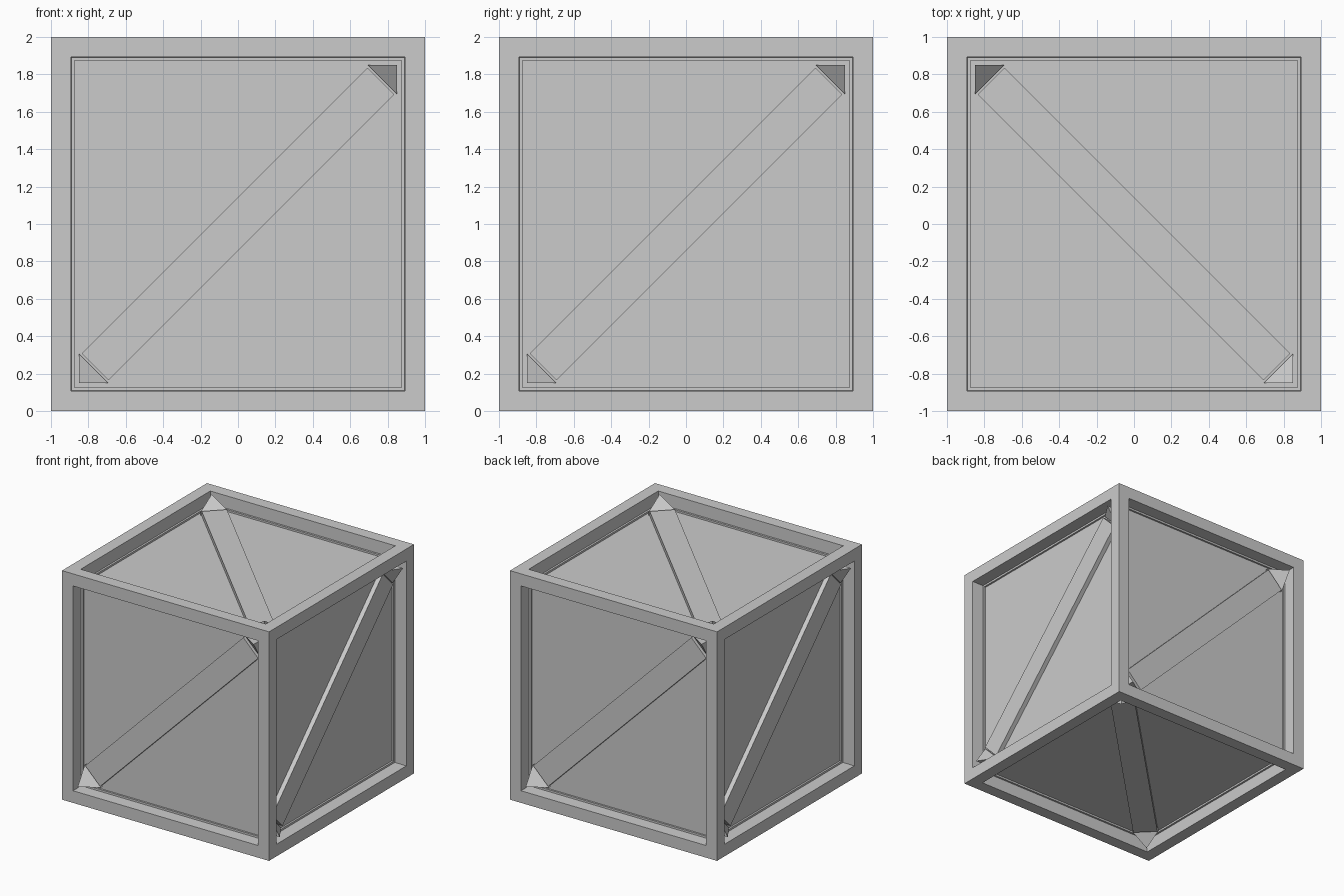
import bpy, bmesh
from mathutils import Vector, Matrix

if "Cube" in bpy.data.objects:
    bpy.data.objects.remove(bpy.data.objects["Cube"])

PANEL, BRACE, EDGE = 0.125, 0.085, 0.85   # recess depths, half opening


def make(name, bm):
    bmesh.ops.recalc_face_normals(bm, faces=bm.faces)
    me = bpy.data.meshes.new(name)
    bm.to_mesh(me)
    bm.free()
    ob = bpy.data.objects.new(name, me)
    bpy.context.collection.objects.link(ob)
    return ob


# crate body: cube with a border and a recessed panel on every side
bm = bmesh.new()
bmesh.ops.create_cube(bm, size=2, matrix=Matrix.Translation((0, 0, 1)))
sides = bm.faces[:]
bmesh.ops.inset_individual(bm, faces=sides, thickness=1 - EDGE)
bmesh.ops.inset_individual(bm, faces=sides, thickness=0.004, depth=-PANEL)
make("crate_body", bm)


def prism(bm, to_world, low, high):
    """Close a solid between two matching outlines (high may be one point)."""
    a = [bm.verts.new(to_world(*p)) for p in low]
    b = [bm.verts.new(to_world(*p)) for p in high]
    bm.faces.new(a)
    if len(b) > 1:
        bm.faces.new(b)
    for i in range(len(a)):
        j = (i + 1) % len(a)
        if len(b) > 1:
            bm.faces.new((a[i], a[j], b[j], b[i]))
        else:
            bm.faces.new((a[i], a[j], b[0]))


# right and up direction of each side; the brace runs along right + up
X, Y, Z = Vector((1, 0, 0)), Vector((0, 1, 0)), Vector((0, 0, 1))
frames = {"front": (X, Z), "right": (Y, Z), "back": (-X, Z),
          "left": (-Y, Z), "top": (Y, -X), "bottom": (Y, X)}

for side, (u, v) in frames.items():
    n = u.cross(v)

    def to_world(a, b, depth):
        return Z + u * a + v * b + n * (1 - depth)

    # diagonal plank
    bm = bmesh.new()
    p, q = 0.835, 0.692
    outline = [(-p, -q), (-q, -p), (p, q), (q, p)]
    prism(bm, to_world, [(a, b, PANEL + 0.01) for a, b in outline],
          [(a, b, BRACE) for a, b in outline])
    make(side + "_brace", bm)

    # sloped corner blocks at both plank ends
    bm = bmesh.new()
    for s in (-1, 1):
        tri = [(s * EDGE, s * EDGE), (s * EDGE, s * 0.695), (s * 0.695, s * EDGE)]
        prism(bm, to_world, [(a, b, 0.1) for a, b in tri], [(s * EDGE, s * EDGE, 0)])
        prism(bm, to_world, [(a, b, PANEL + 0.01) for a, b in tri],
              [(a, b, 0.1) for a, b in tri])
    bmesh.ops.remove_doubles(bm, verts=bm.verts, dist=1e-5)
    inner = [f for f in bm.faces if len(f.verts) == 3
             and all(abs((w.co - Z).dot(n) - 0.9) < 1e-4 for w in f.verts)]
    bmesh.ops.delete(bm, geom=inner, context='FACES_ONLY')
    make(side + "_corner_blocks", bm)
